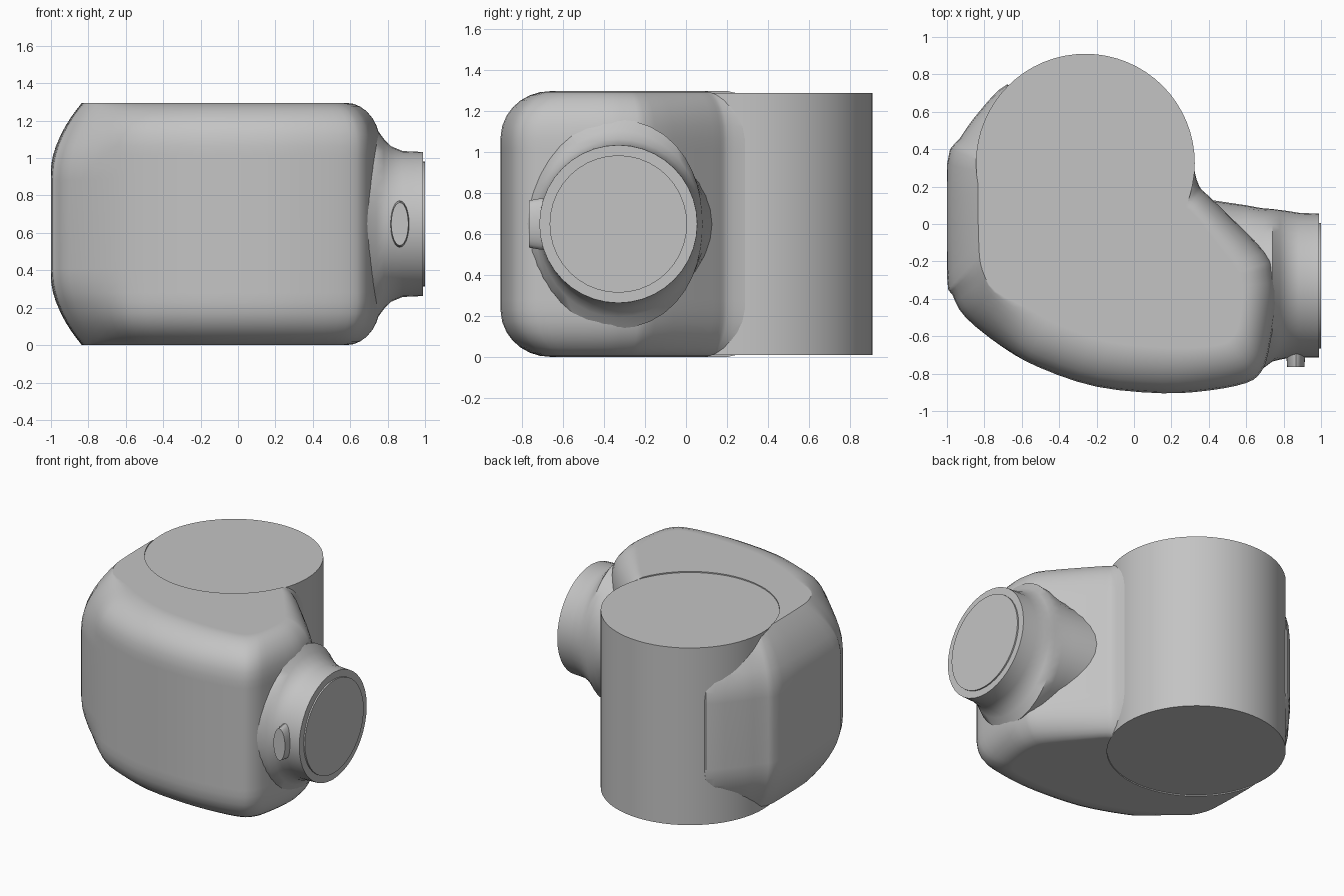
import bpy, bmesh, math
from mathutils import Vector, Matrix

cube = bpy.data.objects.get("Cube")
if cube:
    bpy.data.objects.remove(cube, do_unlink=True)

HEIGHT = 1.295
MID = HEIGHT / 2
DRUM = Vector((-0.26, 0.325, MID))
NECK_Y = -0.33

grey = bpy.data.materials.new("plain grey")
grey.use_nodes = True
grey.diffuse_color = (0.55, 0.55, 0.55, 1)
grey.node_tree.nodes["Principled BSDF"].inputs["Base Color"].default_value = grey.diffuse_color


def finish(name, bm):
    """Turn a bmesh into a named object with the shared material."""
    bmesh.ops.recalc_face_normals(bm, faces=bm.faces)
    mesh = bpy.data.meshes.new(name)
    bm.to_mesh(mesh)
    bm.free()
    mesh.materials.append(grey)
    obj = bpy.data.objects.new(name, mesh)
    bpy.context.collection.objects.link(obj)
    return obj


def smooth(obj, angle=35):
    bpy.ops.object.select_all(action='DESELECT')
    obj.select_set(True)
    bpy.context.view_layer.objects.active = obj
    bpy.ops.object.shade_smooth_by_angle(angle=math.radians(angle))
    mod = obj.modifiers.new("even shading", 'WEIGHTED_NORMAL')
    mod.keep_sharp = True


def loft(name, rings):
    """Skin a stack of closed rings and cap both ends."""
    bm = bmesh.new()
    loops = [[bm.verts.new(p) for p in ring] for ring in rings]
    for a, b in zip(loops, loops[1:]):
        for i in range(len(a)):
            j = (i + 1) % len(a)
            bm.faces.new((a[i], a[j], b[j], b[i]))
    bm.faces.new(loops[0])
    bm.faces.new(loops[-1])
    return finish(name, bm)


def spline(points, steps=3):
    """Open smooth curve through 2D points."""
    pts = [Vector(p) for p in points]
    pts = [pts[0]] + pts + [pts[-1]]
    out = []
    for a, b, c, d in zip(pts, pts[1:], pts[2:], pts[3:]):
        for k in range(steps):
            t = k / steps
            out.append(0.5 * (2 * b + (c - a) * t + (2 * a - 5 * b + 4 * c - d) * t * t
                              + (3 * b - a - 3 * c + d) * t ** 3))
    return out + [pts[-1]]


def cylinder(name, radius, depth, centre, segments, axis_x=False):
    bm = bmesh.new()
    turn = Matrix.Rotation(math.pi / 2, 4, 'Y') if axis_x else Matrix()
    bmesh.ops.create_cone(bm, cap_ends=True, segments=segments, radius1=radius,
                          radius2=radius, depth=depth,
                          matrix=Matrix.Translation(centre) @ turn)
    return finish(name, bm)


# Housing: outline at mid height and the smaller outline of its flat top
mid_outline = spline([(-.55, .7), (-.68, .745), (-.82, .61), (-.93, .46), (-1, .32), (-1, -.28),
                      (-.97, -.38), (-.9, -.5), (-.7, -.66), (-.5, -.77), (-.2, -.87),
                      (.15, -.905), (.4, -.89), (.6, -.85), (.68, -.79), (.72, -.68),
                      (.76, -.42), (.75, -.27), (.7, -.15), (.42, .13), (.35, .2), (.32, .3)])
top_outline = spline([(-.5, .6), (-.6, .55), (-.7, .45), (-.78, .38), (-.83, .28), (-.83, -.1),
                      (-.81, -.25), (-.74, -.36), (-.57, -.45), (-.4, -.54), (-.14, -.63),
                      (.15, -.66), (.34, -.66), (.48, -.64), (.53, -.6), (.56, -.54),
                      (.58, -.4), (.57, -.3), (.53, -.22), (.33, .04), (.27, .1), (.25, .2)])


def housing_ring(depth, z):
    """Round the front and right edges, and bow the left wall."""
    arc = 1 - math.sqrt(1 - max(0, 1 - depth / 0.23) ** 2)
    bow = max(0, 1 - depth / 0.41) ** 2
    ring = []
    for m, t in zip(mid_outline, top_outline):
        left = 1 if m.y > 0 and m.x < 0 else min(1, max(0, (-m.x - 0.6) / 0.35))
        p = m.lerp(t, left * bow + (1 - left) * arc)
        ring.append((max(p.x, -1), p.y, z))
    return ring + [(0, 0.35, z)]


depths = [0, .005, .02, .045, .08, .12, .17, .23, .28, .34, .41]
rings = [housing_ring(d, d) for d in depths]
rings += [housing_ring(d, HEIGHT - d) for d in reversed(depths)]
housing = loft("housing", rings)

# Seat the drum in the housing
cutter = cylinder("drum_cutter", 0.585, 2, DRUM, 64)
cutter.hide_render = True
cut = housing.modifiers.new("drum seat", 'BOOLEAN')
cut.operation = 'DIFFERENCE'
cut.solver = 'EXACT'
cut.object = cutter
bpy.ops.object.select_all(action='DESELECT')
bpy.context.view_layer.objects.active = housing
housing.select_set(True)
bpy.ops.object.modifier_apply(modifier=cut.name)
bpy.data.objects.remove(cutter, do_unlink=True)
smooth(housing)

# Drum
smooth(cylinder("drum", 0.585, HEIGHT - 0.016, DRUM, 64))

# Neck flaring into the housing: x, then radius at back, top and bottom, front
flare = [(.99, .385, .385, .385), (.88, .39, .39, .385), (.82, .4, .415, .388),
         (.78, .405, .455, .395), (.74, .41, .51, .405), (.68, .415, .5, .45),
         (.6, .43, .45, .5), (.4, .46, .4, .4)]


def neck_ring(x, back, upright, front, sides=40):
    ring = []
    for i in range(sides):
        c, s = math.cos(math.tau * i / sides), math.sin(math.tau * i / sides)
        r = upright * s * s + (back if c > 0 else front) * c * c
        ring.append((x, NECK_Y + r * c, MID + r * s))
    return ring


smooth(loft("neck", [neck_ring(*row) for row in flare]))

# Raised end disc
smooth(cylinder("end_disc", 0.335, 0.02, (0.99, NECK_Y, MID), 40, axis_x=True))

# Oval button on the front of the neck, slightly tapered
def oval(y, scale):
    return [(0.865 + 0.05 * scale * math.cos(a), y, MID + 0.125 * scale * math.sin(a))
            for a in (math.tau * i / 24 for i in range(24))]


smooth(loft("button", [oval(-0.66, 1), oval(-0.71, 1), oval(-0.765, 0.92)]))
